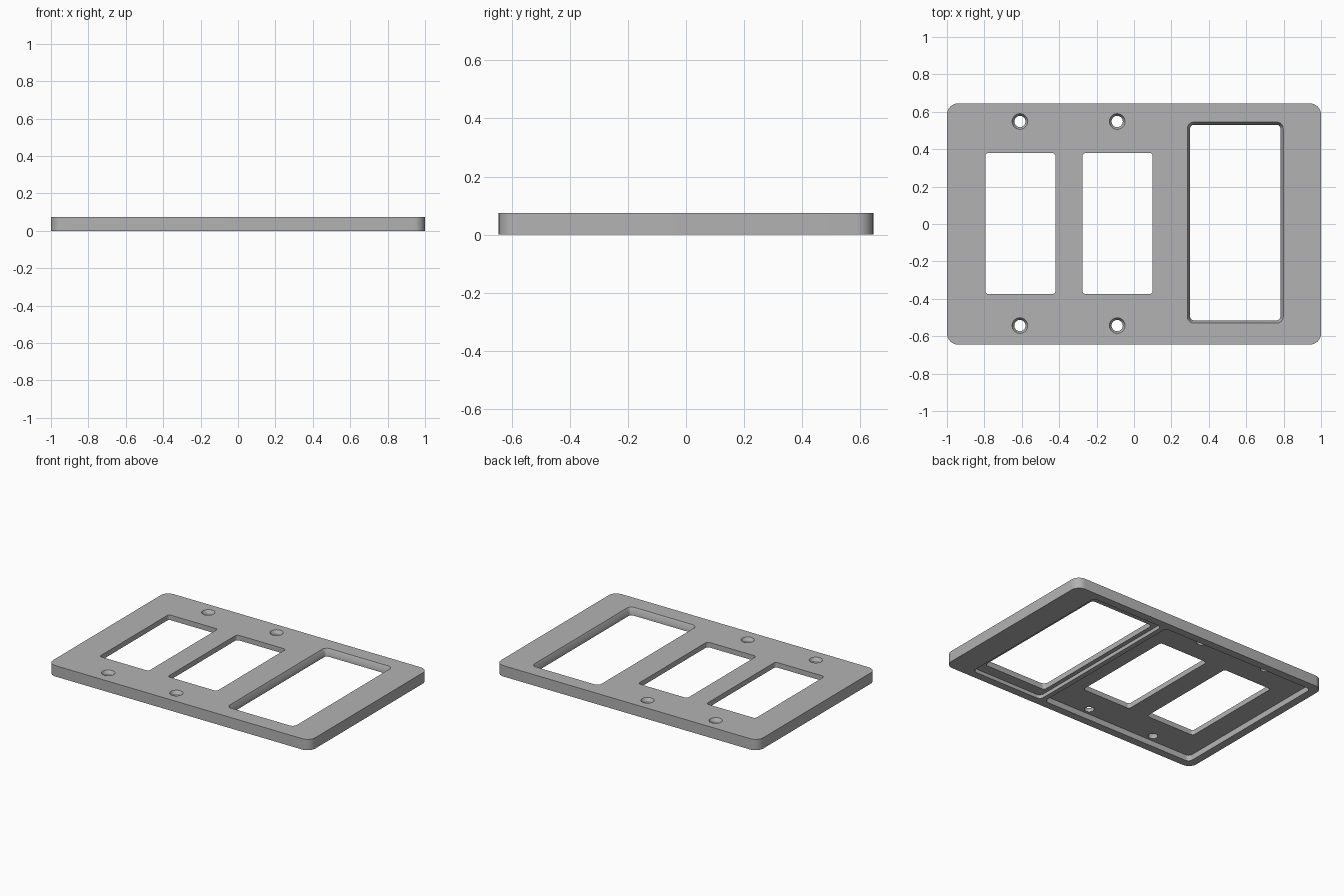
import bpy, bmesh, math

if "Cube" in bpy.data.objects:
    bpy.data.objects.remove(bpy.data.objects["Cube"])

HEIGHT = 0.075

grey = bpy.data.materials.new("plate_grey")
grey.use_nodes = True
colour = (0.45, 0.45, 0.45, 1)
grey.diffuse_color = colour
grey.node_tree.nodes["Principled BSDF"].inputs["Base Color"].default_value = colour


def rounded_prism(name, centre, size, radius, rings, steps=8):
    """Loft rounded rectangles; each ring is (height, outward growth)."""
    bm = bmesh.new()
    loops = []
    for z, grow in rings:
        r = radius + grow
        hx, hy = size[0] / 2 + grow - r, size[1] / 2 + grow - r
        loop = []
        for quarter, (sx, sy) in enumerate([(1, 1), (-1, 1), (-1, -1), (1, -1)]):
            for i in range(steps + 1):
                a = (quarter + i / steps) * math.pi / 2
                loop.append(bm.verts.new((centre[0] + sx * hx + r * math.cos(a),
                                          centre[1] + sy * hy + r * math.sin(a), z)))
        loops.append(loop)
    count = len(loops[0])
    for low, high in zip(loops, loops[1:]):
        for i in range(count):
            j = (i + 1) % count
            bm.faces.new((low[i], low[j], high[j], high[i]))
    bm.faces.new(loops[0][::-1])
    bm.faces.new(loops[-1])
    bmesh.ops.remove_doubles(bm, verts=bm.verts, dist=1e-5)
    mesh = bpy.data.meshes.new(name)
    bm.to_mesh(mesh)
    bm.free()
    obj = bpy.data.objects.new(name, mesh)
    bpy.context.collection.objects.link(obj)
    mesh.materials.append(grey)
    return obj


def box_cutter(name, x0, x1, y0, y1, radius, rings):
    return rounded_prism(name, ((x0 + x1) / 2, (y0 + y1) / 2), (x1 - x0, y1 - y0), radius, rings)


# Solid cover plate
plate = rounded_prism("cover_plate", (0, 0), (2, 1.29), 0.06, [(0, 0), (HEIGHT, 0)])

through = [(-0.1, 0), (0.2, 0)]
cutters = [
    # Hollows in the underside, separated by a rib
    box_cutter("wide_hollow", -0.945, 0.235, -0.59, 0.59, 0.03, [(-0.1, 0), (0.04, 0)]),
    box_cutter("narrow_hollow", 0.27, 0.82, -0.59, 0.59, 0.03, [(-0.1, 0), (0.025, 0)]),
    # Two small windows
    box_cutter("first_window", -0.795, -0.42, -0.375, 0.38, 0.018, through),
    box_cutter("second_window", -0.275, 0.10, -0.375, 0.38, 0.018, through),
    # Large window with sloping upper edges
    box_cutter("large_window", 0.30, 0.783, -0.515, 0.53, 0.02,
               [(-0.1, 0), (0.045, 0), (HEIGHT, 0.015), (0.105, 0.03)]),
]
# Countersunk screw holes
for x in (-0.61, -0.09):
    for y in (-0.543, 0.548):
        cutters.append(rounded_prism("screw_hole", (x, y), (0.06, 0.06), 0.03,
                                     [(-0.1, 0), (0.055, 0), (HEIGHT, 0.012), (0.095, 0.024)]))

# Cut everything out of the plate
for cutter in cutters:
    cutter.hide_render = True
    mod = plate.modifiers.new(cutter.name, "BOOLEAN")
    mod.operation = "DIFFERENCE"
    mod.solver = "EXACT"
    mod.object = cutter
bpy.context.view_layer.update()
result = bpy.data.meshes.new_from_object(plate.evaluated_get(bpy.context.evaluated_depsgraph_get()))
plate.modifiers.clear()
plate.data = result
for cutter in cutters:
    bpy.data.objects.remove(cutter)

bpy.ops.object.select_all(action="DESELECT")
plate.select_set(True)
bpy.context.view_layer.objects.active = plate
bpy.ops.object.shade_smooth_by_angle(angle=math.radians(30))
